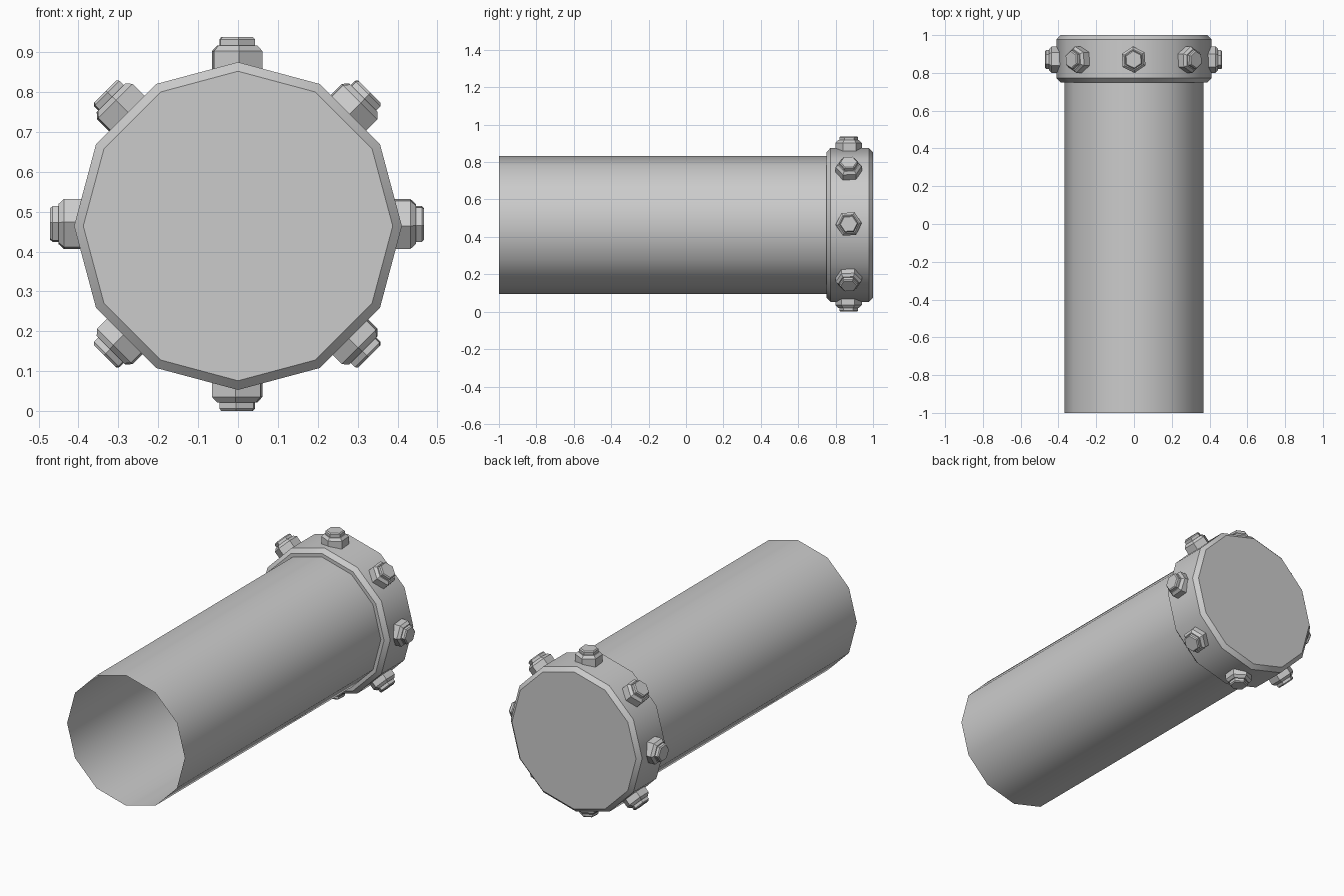
import bpy, bmesh
from math import sin, cos, pi, radians
from mathutils import Vector

if "Cube" in bpy.data.objects:
    bpy.data.objects.remove(bpy.data.objects["Cube"])

CZ = 0.464   # height of the pipe axis


def loft(bm, profile, sides, origin, axis, u, v, turn=0.0, caps=True):
    """Stack n-sided rings (distance along axis, radius) into one shell."""
    rings = []
    for dist, r in profile:
        rings.append([bm.verts.new(origin + axis * dist
                      + u * (r * cos(turn + 2 * pi * i / sides))
                      + v * (r * sin(turn + 2 * pi * i / sides)))
                      for i in range(sides)])
    for a, b in zip(rings, rings[1:]):
        for i in range(sides):
            j = (i + 1) % sides
            bm.faces.new((a[i], a[j], b[j], b[i]))
    if caps:
        bm.faces.new(rings[0][::-1])
        bm.faces.new(rings[-1])


def finish(name, bm, smooth=False):
    me = bpy.data.meshes.new(name)
    bm.to_mesh(me)
    bm.free()
    ob = bpy.data.objects.new(name, me)
    bpy.context.collection.objects.link(ob)
    if smooth:
        bpy.ops.object.select_all(action='DESELECT')
        ob.select_set(True)
        bpy.context.view_layer.objects.active = ob
        bpy.ops.object.shade_smooth_by_angle(angle=radians(35))
    return ob


X, Y, Z = Vector((1, 0, 0)), Vector((0, 1, 0)), Vector((0, 0, 1))
centre = Vector((0, 0, CZ))

# Open thin-walled pipe
bm = bmesh.new()
loft(bm, [(-1.0, 0.368), (0.752, 0.368)], 12, centre, Y, Z, X, caps=False)
finish("pipe", bm, smooth=True)

# Closed end collar with chamfered rims
bm = bmesh.new()
loft(bm, [(0.75, 0.388), (0.772, 0.411), (0.978, 0.411), (1.0, 0.388)],
     12, centre, Y, Z, X)
finish("end_collar", bm, smooth=True)

# Eight hex nuts with bolt ends around the collar
nut = [(0.36, 0.07), (0.434, 0.07), (0.448, 0.056)]
bolt = [(0.44, 0.05), (0.463, 0.05), (0.469, 0.044)]
for k in range(8):
    a = k * pi / 4
    out = Vector((sin(a), 0, cos(a)))
    side = Vector((-cos(a), 0, sin(a)))
    origin = Vector((-0.002, 0.87, 0.469))
    for name, profile in (("hex_nut", nut), ("bolt_end", bolt)):
        bm = bmesh.new()
        loft(bm, profile, 6, origin, out, Y, side, turn=radians(4))
        bmesh.ops.recalc_face_normals(bm, faces=bm.faces)
        finish(f"{name}_{k + 1}", bm)
